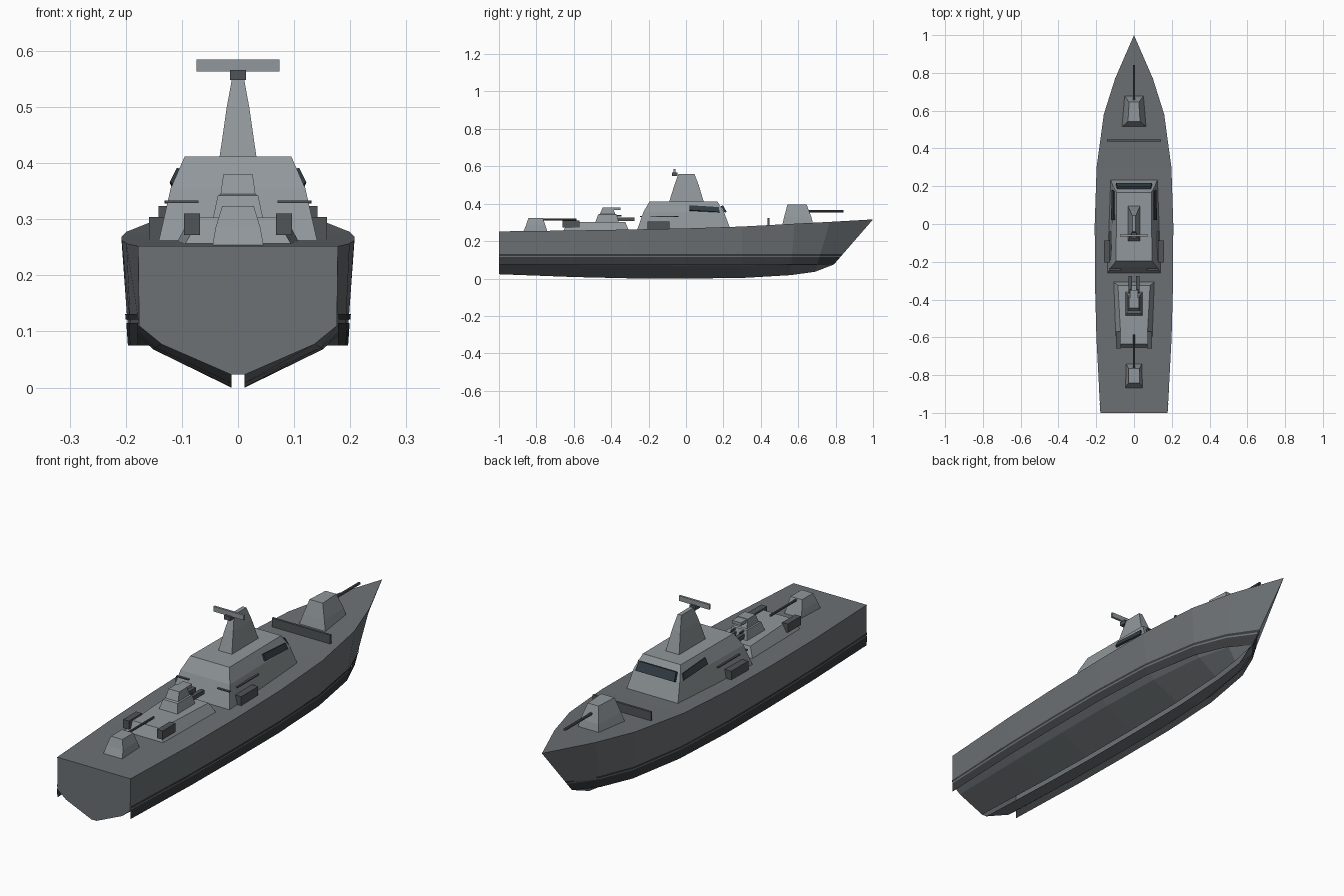
import bpy, bmesh
from mathutils import Vector

if "Cube" in bpy.data.objects:
    bpy.data.objects.remove(bpy.data.objects["Cube"])


def mat(name, r, g, b):
    m = bpy.data.materials.new(name)
    m.diffuse_color = (r, g, b, 1)
    m.use_nodes = True
    m.node_tree.nodes["Principled BSDF"].inputs["Base Color"].default_value = m.diffuse_color
    return m


HULL = mat("hull_grey", .15, .165, .175)
HOUSE = mat("house_grey", .28, .31, .325)
DARK = mat("dark_grey", .08, .09, .095)
BOOT = mat("boot_black", .04, .043, .046)
GLASS = mat("glass", .03, .045, .055)


def make(name, verts, faces, m, fix=True):
    me = bpy.data.meshes.new(name)
    bm = bmesh.new()
    vs = [bm.verts.new(v) for v in verts]
    for f in faces:
        bm.faces.new([vs[i] for i in f])
    if fix:
        bmesh.ops.remove_doubles(bm, verts=bm.verts, dist=1e-5)
        bmesh.ops.recalc_face_normals(bm, faces=bm.faces)
    bm.to_mesh(me)
    bm.free()
    me.materials.append(m)
    ob = bpy.data.objects.new(name, me)
    bpy.context.collection.objects.link(ob)
    return ob


def tapered(name, rings, m=HOUSE, cx=0):
    """Stack of rectangles: (z, y_aft, y_fore, half_width_aft, half_width_fore)."""
    v, f = [], []
    for z, a, b, wa, wb in rings:
        v += [(cx - wa, a, z), (cx + wa, a, z), (cx + wb, b, z), (cx - wb, b, z)]
    for k in range(len(rings) - 1):
        for i in range(4):
            j = (i + 1) % 4
            f.append((4*k + i, 4*k + j, 4*k + 4 + j, 4*k + 4 + i))
    n = len(v)
    f += [(3, 2, 1, 0), (n - 4, n - 3, n - 2, n - 1)]
    return make(name, v, f, m)


def box(name, x0, x1, y0, y1, z0, z1, m=DARK):
    w = (x1 - x0) / 2
    return tapered(name, [(z0, y0, y1, w, w), (z1, y0, y1, w, w)], m, (x0 + x1) / 2)


def barrel(name, y0, y1, z, r, x=0, m=DARK):
    bpy.ops.mesh.primitive_cylinder_add(vertices=8, radius=r, depth=y1 - y0,
                                        location=(x, (y0 + y1) / 2, z), rotation=(1.5708, 0, 0))
    ob = bpy.context.object
    ob.name = name
    ob.data.materials.append(m)


def slab(name, quad, offset, m):
    """Thin plate made from a quad pushed along an offset."""
    q = [Vector(p) for p in quad]
    o = Vector(offset)
    v = q + [p + o for p in q]
    f = [(0, 1, 2, 3), (7, 6, 5, 4)] + [(i, (i + 1) % 4, (i + 1) % 4 + 4, i + 4) for i in range(4)]
    make(name, v, f, m)


# Hull stations: y, deck half width, deck z, chine ratio, keel z, keel half width, rake
stations = [
    (-1.0, .178, .252, .99, .023, .012, 0),
    (-.6, .199, .257, .965, .008, .012, 0),
    (-.3, .207, .262, .95, .001, .012, 0),
    (0, .208, .268, .945, 0, .012, 0),
    (.3, .198, .278, .92, .003, .012, 0),
    (.58, .160, .293, .86, .018, .012, .08),
    (.77, .100, .303, .78, .036, .012, .3),
    (1.0, .0, .316, 1, .075, 0, .87)]


def section(s):
    y, w, zd, c, zk, kw, rake = s
    zc = max(.11, zk + .04)
    zb = zk + (zc - zk) * .62
    pts = [(w, zd), (w * c, zc), (w * c * .77, zb), (kw, zk)]
    return [Vector((x, y - rake * (zd - z), z)) for x, z in pts]


def on_side(s, z, off):
    a, b = section(s)[:2]
    p = a.lerp(b, (a.z - z) / (a.z - b.z))
    p.x += off
    return p


# Hull shell, open along the keel, with deck and transom
secs = [section(s) for s in stations]
verts, faces = [], []
for sec in secs:
    verts += sec + [Vector((-p.x, p.y, p.z)) for p in sec]
for k in range(len(secs) - 1):
    a, b = 8 * k, 8 * k + 8
    last = k == len(secs) - 2
    for i in range(3):
        faces += [(a + i, a + i + 1, b + i + 1, b + i), (b + i + 4, b + i + 5, a + i + 5, a + i + 4)]
    faces.append((a, b, a + 4) if last else (a, b, b + 4, a + 4))
faces.append((0, 4, 5, 6, 7, 3, 2, 1))
make("hull", verts, faces, HULL)

# Waterline strips along both sides
for name, z0, z1, off in (("boot_strip", .075, .115, .002), ("waterline_strip", .121, .131, .003)):
    for s in (1, -1):
        v, f = [], []
        for st in stations:
            for z in (z0, z1):
                p = on_side(st, z, off if st[1] else .001)
                v.append((p.x * s, p.y, p.z))
        for k in range(len(stations) - 1):
            q = (2*k, 2*k + 2, 2*k + 3, 2*k + 1)
            f.append(q if s > 0 else q[::-1])
        make(name, v, f, BOOT, False)

# Bridge house and mast
tapered("bridge_house", [(.258, -.262, .24, .142, .127), (.355, -.228, .203, .120, .112),
                         (.412, -.195, .168, .095, .092)])
tapered("mast", [(.41, -.09, .095, .033, .033), (.50, -.062, .068, .02, .02),
                 (.56, -.04, .045, .009, .009)])
box("radar_mount", -.014, .014, -.076, -.045, .548, .566)
box("radar_bar", -.074, .074, -.066, -.056, .563, .585, HOUSE)

# Bridge windows
slab("front_window", [(-.095, .206, .352), (.095, .206, .352), (.09, .186, .387), (-.09, .186, .387)],
     (0, .012, .004), GLASS)
for s in (1, -1):
    slab("side_window", [(s * .113, .02, .362), (s * .109, .18, .352), (s * .1, .175, .378),
                         (s * .1, .02, .388)], (s * .009, 0, .004), GLASS)
    # Rails, lockers and launch boxes on each side
    cx = s * .127
    box("side_rail", cx - .004, cx + .004, -.19, -.04, .328, .333)
    cx = s * .1
    box("aft_rail", cx - .03, cx + .03, -.245, -.235, .329, .333)
    cx = s * .139
    box("side_locker", cx - .02, cx + .02, -.205, -.087, .262, .304)
    cx = s * .082
    box("launch_box", cx - .014, cx + .014, -.66, -.57, .272, .31)
    cx = s * .02
    box("small_launcher", cx - .009, cx + .009, -.375, -.275, .308, .326)
    barrel("mid_barrel", -.41, -.345, .335, .004, cx)

# Aft deckhouse and middle turret
tapered("aft_deckhouse", [(.255, -.655, -.305, .095, .111), (.303, -.635, -.325, .068, .085)])
tapered("mid_turret", [(.30, -.485, -.36, .045, .045), (.342, -.47, -.37, .036, .036),
                       (.345, -.46, -.378, .031, .031), (.381, -.445, -.392, .026, .026)])
box("mid_sensor", -.022, .022, -.415, -.35, .366, .379, HOUSE)

# Aft gun
tapered("aft_gun", [(.25, -.87, -.74, .046, .042), (.285, -.855, -.752, .04, .036),
                    (.324, -.842, -.765, .028, .028)])
barrel("aft_gun_barrel", -.78, -.585, .316, .005)

# Fore gun and breakwater
tapered("fore_gun", [(.288, .515, .68, .064, .052), (.33, .525, .67, .052, .044),
                     (.395, .542, .645, .032, .026)])
barrel("fore_gun_barrel", .63, .842, .36, .006)
box("breakwater", -.142, .142, .437, .447, .28, .324)
